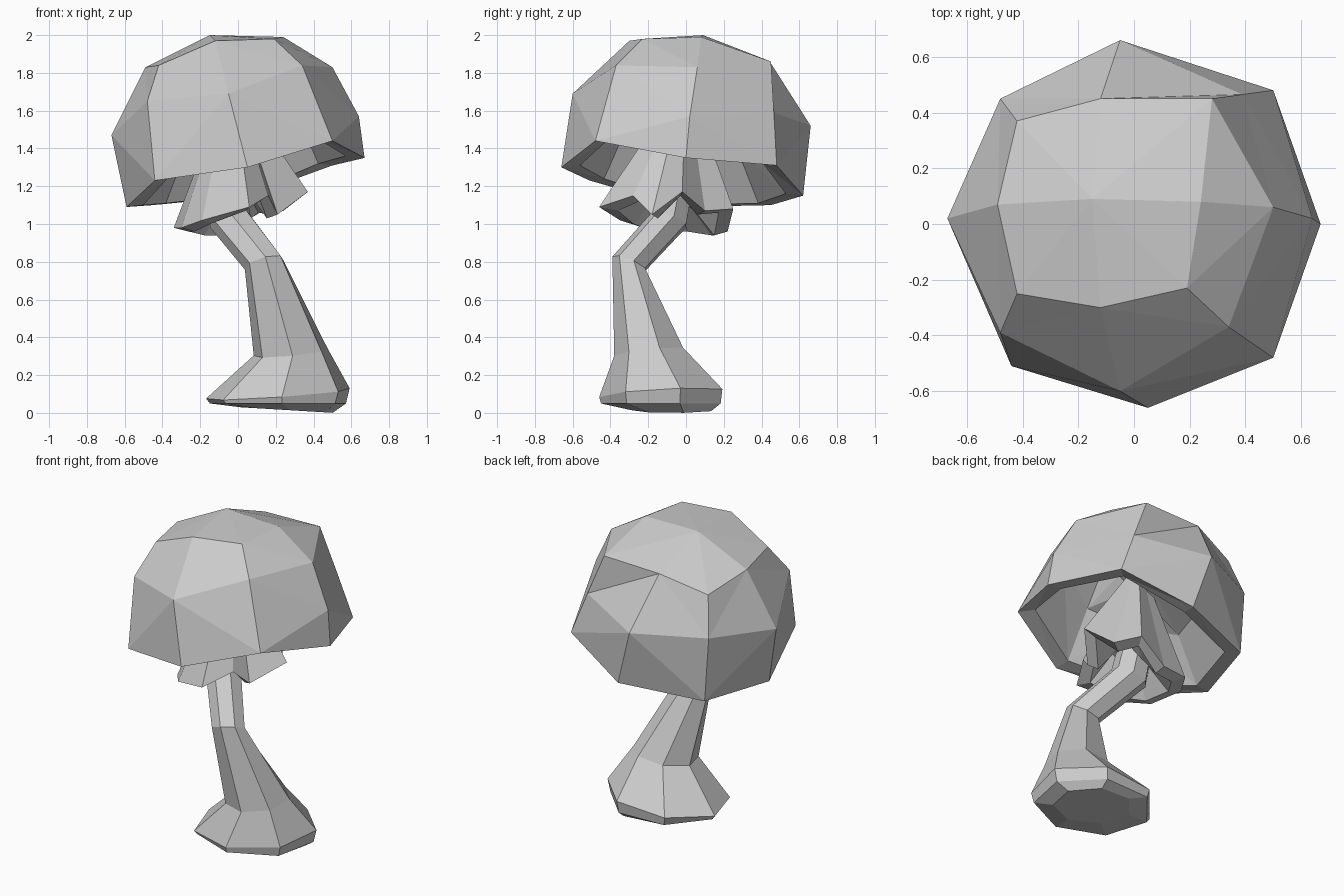
import bpy, bmesh, math

cube = bpy.data.objects.get("Cube")
if cube:
    bpy.data.objects.remove(cube, do_unlink=True)

grey = bpy.data.materials.new("plain_grey")
grey.use_nodes = True
grey.diffuse_color = (0.6, 0.6, 0.6, 1)
grey.node_tree.nodes["Principled BSDF"].inputs["Base Color"].default_value = (0.6, 0.6, 0.6, 1)


def loft(name, rings, zigzag=False, start=False, end=False):
    """Skin equal-length rings; zigzag splits the quads along alternating diagonals."""
    bm = bmesh.new()
    loops = [[bm.verts.new(p) for p in ring] for ring in rings]
    n = len(loops[0])
    for a, b in zip(loops, loops[1:]):
        for i in range(n):
            j = (i + 1) % n
            if not zigzag:
                bm.faces.new((a[i], a[j], b[j], b[i]))
            elif i % 2:
                bm.faces.new((a[i], a[j], b[j]))
                bm.faces.new((a[i], b[j], b[i]))
            else:
                bm.faces.new((a[i], a[j], b[i]))
                bm.faces.new((a[j], b[j], b[i]))
    if start:
        bm.faces.new(loops[0][::-1])
    if end:
        bm.faces.new(loops[-1])
    bmesh.ops.remove_doubles(bm, verts=bm.verts, dist=0.001)
    bmesh.ops.recalc_face_normals(bm, faces=bm.faces)
    mesh = bpy.data.meshes.new(name)
    bm.to_mesh(mesh)
    bm.free()
    obj = bpy.data.objects.new(name, mesh)
    bpy.context.collection.objects.link(obj)
    mesh.materials.append(grey)


def shrink(ring, s, dz, cx=0, cy=0):
    return [(cx + (x - cx) * s, cy + (y - cy) * s, z + dz) for x, y, z in ring]


def oval(cx, cy, z, rx, ry, sx=0, sy=0, n=7):
    """Oval ring whose height slopes along x and y."""
    ring = []
    for i in range(n):
        a = math.tau * (i + 0.3) / n
        dx, dy = rx * math.cos(a), ry * math.sin(a)
        ring.append((cx + dx, cy + dy, z + sx * dx + sy * dy))
    return ring


# Cap: lopsided eight-sided dome, rings start at the front and run anticlockwise
rim = [(0.05, -0.66, 1.30), (0.5, -0.48, 1.44), (0.67, 0, 1.35), (0.5, 0.48, 1.31),
       (0.06, 0.62, 1.15), (-0.45, 0.45, 1.10), (-0.59, -0.02, 1.09), (-0.44, -0.51, 1.23)]
middle = [(-0.05, -0.6, 1.69), (0.34, -0.37, 1.84), (0.64, 0.02, 1.57), (0.39, 0.465, 1.59),
          (-0.05, 0.66, 1.52), (-0.48, 0.45, 1.52), (-0.67, 0.02, 1.47), (-0.48, -0.39, 1.65)]
shoulder = [(-0.12, -0.3, 1.97), (0.19, -0.23, 1.98), (0.5, 0.06, 1.83), (0.28, 0.45, 1.86),
            (-0.12, 0.45, 1.85), (-0.42, 0.37, 1.76), (-0.49, 0.07, 1.83), (-0.42, -0.25, 1.84)]
left_peak, right_peak = (-0.15, 0.09, 2.0), (0.24, 0.08, 1.99)
crown = [left_peak, right_peak, right_peak, right_peak] + [left_peak] * 4
underside = [shrink(rim, 0.2, 0.42), shrink(rim, 0.6, 0.3), shrink(rim, 0.85, 0.01)]
loft("cap", underside + [rim, middle, shoulder, crown], zigzag=True, start=True)

# Skirt: ragged flared collar with a hollow underside
hem = [(-0.19, -0.35, 1.02), (0.06, -0.46, 1.09), (0.16, -0.28, 1.15), (0.21, -0.18, 1.05),
       (0.37, -0.02, 1.17), (0.24, 0.1, 1.07), (0.15, 0.25, 1.08), (-0.05, 0.22, 0.96),
       (-0.23, 0.2, 0.96), (-0.34, 0.03, 0.98), (-0.3, -0.2, 0.98)]
top = [(x * 0.14 - 0.03, y * 0.14, 1.68) for x, y, z in hem]
lip = shrink(hem, 0.75, -0.02, -0.02, -0.06)
throat = shrink(hem, 0.35, 0.12, -0.03, -0.06)
loft("skirt", [throat, lip, hem, top], start=True, end=True)

# Stem: bent stalk spreading into a wide foot
loft("stem", [
    oval(0.26, -0.07, 0.015, 0.25, 0.22, -0.06),
    oval(0.215, -0.12, 0.05, 0.37, 0.33),
    oval(0.215, -0.12, 0.10, 0.39, 0.34, 0.07, 0.05),
    oval(0.28, -0.19, 0.32, 0.20, 0.19, 0.1, 0.1),
    oval(0.14, -0.30, 0.79, 0.105, 0.09, 0.25, -0.4),
    oval(-0.04, -0.09, 1.02, 0.11, 0.10, 0.3, -0.3),
    oval(-0.08, -0.02, 1.40, 0.10, 0.10),
], start=True, end=True)
